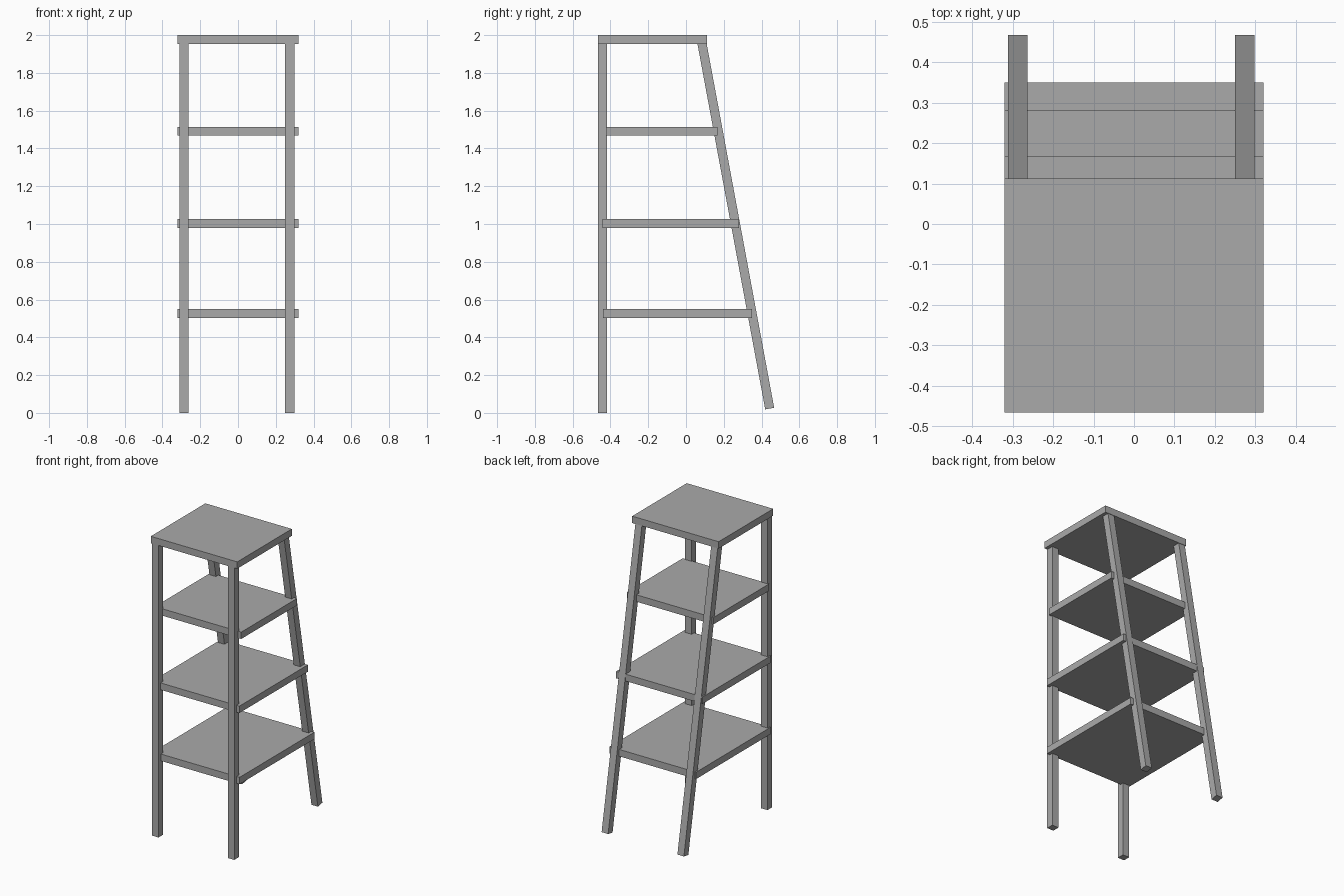
import bpy
import math
from mathutils import Matrix, Vector

cube = bpy.data.objects.get("Cube")
if cube:
    bpy.data.objects.remove(cube, do_unlink=True)

grey = bpy.data.materials.new("plain grey")
grey.use_nodes = True
color = (0.4, 0.4, 0.4, 1)
grey.diffuse_color = color
grey.node_tree.nodes["Principled BSDF"].inputs["Base Color"].default_value = color


def box(name, low, high):
    """Axis-aligned box between two corners."""
    low, high = Vector(low), Vector(high)
    bpy.ops.mesh.primitive_cube_add(size=1)
    obj = bpy.context.object
    obj.name = name
    obj.data.transform(Matrix.Translation((low + high) / 2) @ Matrix.Diagonal((*(high - low), 1)))
    obj.data.materials.append(grey)
    return obj


# Top board and shelves: front edge, back edge, underside
HALF_WIDTH = 0.32
THICK = 0.046
boards = {
    "top_board": (-0.465, 0.112, 2 - THICK),
    "upper_shelf": (-0.423, 0.168, 1.468),
    "middle_shelf": (-0.443, 0.281, 0.98),
    "lower_shelf": (-0.44, 0.35, 0.503),
}
for name, (front, back, under) in boards.items():
    box(name, (-HALF_WIDTH, front, under), (HALF_WIDTH, back, under + THICK))

# Upright front legs and splayed rear legs
LEG = 0.048
top_end = Vector((0, 0.083, 1.965))
foot_end = Vector((0, 0.443, 0.023))
axis = foot_end - top_end
splay = math.atan2(axis.y, -axis.z)
for side, x in (("right", -0.287), ("left", 0.274)):
    box("front_leg_" + side, (x - LEG / 2, -0.465, 0), (x + LEG / 2, -0.465 + LEG, 2 - THICK))
    rear = box("rear_leg_" + side, (-LEG / 2, -LEG / 2, -axis.length), (LEG / 2, LEG / 2, 0))
    rear.location = (x, top_end.y, top_end.z)
    rear.rotation_euler.x = splay
